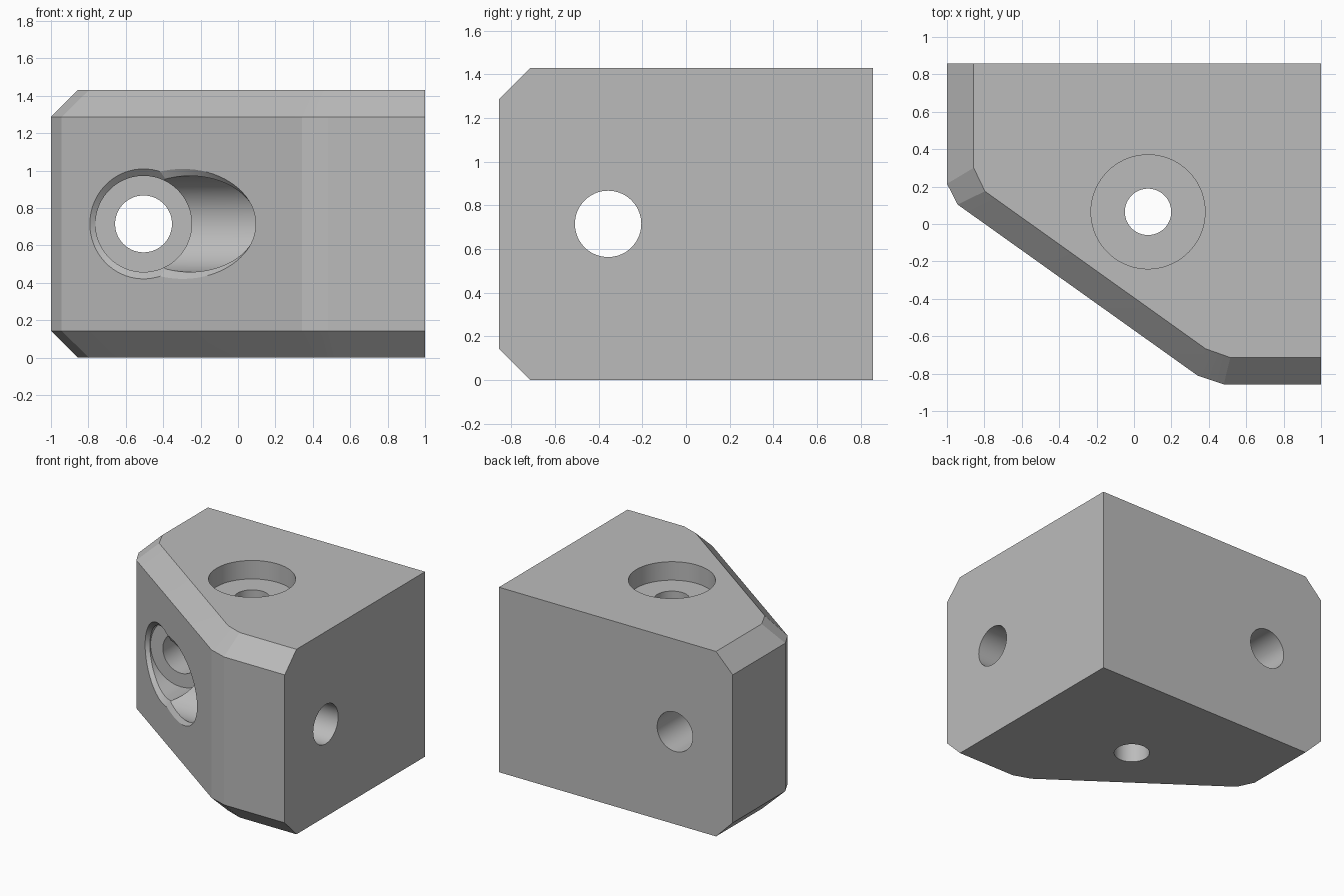
import bpy, bmesh, math
from mathutils import Vector

cube = bpy.data.objects.get("Cube")
if cube:
    bpy.data.objects.remove(cube, do_unlink=True)

HEIGHT, BEVEL, SEGMENTS = 1.43, 0.143, 72
MID_Z = HEIGHT / 2

grey = bpy.data.materials.new("plain_grey")
grey.use_nodes = True
grey.diffuse_color = (0.5, 0.5, 0.5, 1)
grey.node_tree.nodes["Principled BSDF"].inputs["Base Color"].default_value = (0.5, 0.5, 0.5, 1)


def loft(name, rings):
    """Closed solid through rings of equal point count."""
    bm = bmesh.new()
    loops = [[bm.verts.new(p) for p in ring] for ring in rings]
    n = len(loops[0])
    for a, b in zip(loops, loops[1:]):
        for i in range(n):
            j = (i + 1) % n
            bm.faces.new((a[i], a[j], b[j], b[i]))
    bm.faces.new(loops[0][::-1])
    bm.faces.new(loops[-1])
    bmesh.ops.recalc_face_normals(bm, faces=bm.faces)
    mesh = bpy.data.meshes.new(name)
    bm.to_mesh(mesh)
    bm.free()
    mesh.materials.append(grey)
    obj = bpy.data.objects.new(name, mesh)
    bpy.context.collection.objects.link(obj)
    return obj


# Block: wall outline and the smaller outline left by the edge bevel
wall = [(1, 0.857), (-1, 0.857), (-1, 0.215), (-0.943, 0.104),
        (0.341, -0.811), (0.48, -0.857), (1, -0.857)]
cap = [(1, 0.857), (-0.857, 0.857), (-0.857, 0.30), (-0.797, 0.175),
       (0.383, -0.667), (0.515, -0.714), (1, -0.714)]
layers = [(cap, 0), (wall, BEVEL), (wall, HEIGHT - BEVEL), (cap, HEIGHT)]
block = loft("bracket_block", [[(x, y, z) for x, y in o] for o, z in layers])

# Sloped face as a line in plan
p0, p1 = Vector(wall[3]), Vector(wall[4])
slope = (p1.y - p0.y) / (p1.x - p0.x)
along = (p1 - p0).normalized()


def circle(axis, centre, radius, at):
    pts = []
    for k in range(SEGMENTS):
        t = math.tau * k / SEGMENTS
        p = Vector(centre)
        p[axis] = at
        p[(axis + 1) % 3] += radius * math.cos(t)
        p[(axis + 2) % 3] += radius * math.sin(t)
        pts.append(p)
    return pts


def cylinder(name, axis, centre, radius, start, end):
    return loft(name, [circle(axis, centre, radius, s) for s in (start, end)])


def sloped_bore(name, axis, centre, radius, floor, edge):
    """Counterbore entering through the sloped face, with a chamfered mouth."""
    other = 1 - axis

    def on_face(p):
        q = p.copy()
        if axis == 1:
            q.y = p0.y + (p.x - p0.x) * slope
        else:
            q.x = p0.x + (p.y - p0.y) / slope
        return q

    base = circle(axis, centre, radius, floor)
    inner, outer = [], []
    for p in base:
        out = (p - circle(axis, centre, 0, floor)[0]).normalized()
        neck = on_face(p)
        neck[axis] += edge
        mouth = p.copy()
        mouth[other] += out[other] * edge * abs(along[other])
        mouth.z += out.z * edge
        inner.append(neck)
        outer.append(neck + (on_face(mouth) - neck) * 2.5)
    return loft(name, [base, inner, outer])


# Screw holes and counterbores
top, back, side = (0.075, 0.065, 0), (-0.505, 0, MID_Z), (0, -0.357, MID_Z)
cutters = [
    cylinder("top_hole_cutter", 2, top, 0.124, -0.1, HEIGHT + 0.1),
    cylinder("top_bore_cutter", 2, top, 0.305, HEIGHT - BEVEL, HEIGHT + 0.1),
    sloped_bore("back_bore_cutter", 1, back, 0.257, 0.02, 0.037),
    sloped_bore("side_bore_cutter", 0, side, 0.257, 0.143, 0.037),
    cylinder("back_hole_cutter", 1, back, 0.152, -0.1, 1),
    cylinder("side_hole_cutter", 0, side, 0.152, 0, 1.2),
]

bpy.ops.object.select_all(action="DESELECT")
block.select_set(True)
bpy.context.view_layer.objects.active = block
for cutter in cutters:
    cutter.hide_render = True
    mod = block.modifiers.new(cutter.name, "BOOLEAN")
    mod.operation = "DIFFERENCE"
    mod.solver = "EXACT"
    mod.object = cutter
    bpy.ops.object.modifier_apply(modifier=mod.name)
    bpy.data.objects.remove(cutter, do_unlink=True)

# Smooth bores, crisp facets
bpy.ops.object.shade_smooth_by_angle(angle=math.radians(12))
